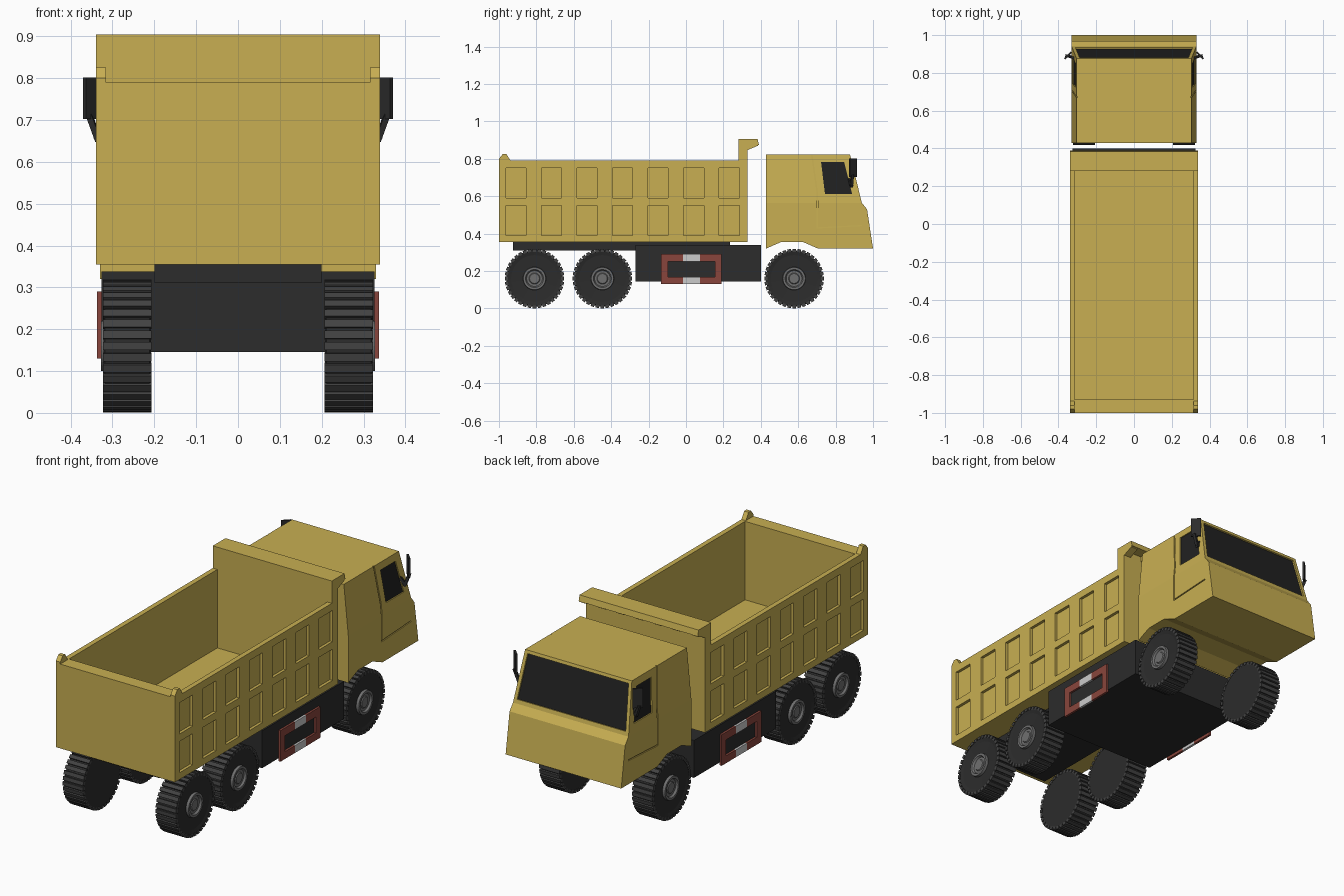
import bpy, bmesh, math
from mathutils import Matrix, Vector

if "Cube" in bpy.data.objects:
    bpy.data.objects.remove(bpy.data.objects["Cube"])


def material(name, rgb):
    m = bpy.data.materials.new(name)
    m.diffuse_color = (*rgb, 1)
    m.use_nodes = True
    m.node_tree.nodes["Principled BSDF"].inputs["Base Color"].default_value = m.diffuse_color
    return m


YELLOW = material("yellow_paint", (0.58, 0.43, 0.085))
DARK = material("dark_metal", (0.025, 0.025, 0.025))
TREAD = material("tread_rubber", (0.055, 0.055, 0.055))
GLASS = material("dark_glass", (0.015, 0.015, 0.015))
HUB = material("hub_metal", (0.16, 0.16, 0.16))
RED = material("red_paint", (0.25, 0.06, 0.045))
WHITE = material("white_paint", (0.6, 0.6, 0.6))


def finish(bm, name, mat=None):
    bmesh.ops.recalc_face_normals(bm, faces=bm.faces[:])
    me = bpy.data.meshes.new(name)
    bm.to_mesh(me)
    bm.free()
    ob = bpy.data.objects.new(name, me)
    bpy.context.collection.objects.link(ob)
    if mat:
        me.materials.append(mat)
    return ob


def prism(bm, pts, x0, x1, lean=False):
    """Extrude a (y, z) outline along x; lean follows the cab's tapering sides."""
    def vert(x, y, z):
        if lean:
            x -= math.copysign(max(0, z - 0.565) * 0.098, x)
        return bm.verts.new((x, y, z))
    a = [vert(x0, y, z) for y, z in pts]
    b = [vert(x1, y, z) for y, z in pts]
    bm.faces.new(a)
    bm.faces.new(b[::-1])
    for i in range(len(pts)):
        j = (i + 1) % len(pts)
        bm.faces.new((a[i], b[i], b[j], a[j]))


def rect(y0, y1, z0, z1):
    return [(y0, z0), (y1, z0), (y1, z1), (y0, z1)]


def part(name, mat, *prisms):
    bm = bmesh.new()
    for p in prisms:
        prism(bm, *p)
    return finish(bm, name, mat)


def both(pts, x0, x1, *rest):
    return [(pts, x0, x1, *rest), (pts, -x1, -x0, *rest)]


def cut(ob, *prisms):
    cutter = part("cutter", None, *prisms)
    cutter.hide_render = True
    mod = ob.modifiers.new("cut", "BOOLEAN")
    mod.operation, mod.solver, mod.object = "DIFFERENCE", "EXACT", cutter
    bpy.context.view_layer.objects.active = ob
    bpy.ops.object.modifier_apply(modifier=mod.name)
    bpy.data.objects.remove(cutter)


# Dump bed: hollow body with raised headboard and pressed side panels
bed = part("dump_bed", YELLOW, ([(-1, 0.355), (0.33, 0.355), (0.33, 0.875), (0.39, 0.875),
           (0.383, 0.905), (0.28, 0.905), (0.28, 0.79), (-1, 0.79)], -0.34, 0.34))
panels = []
for i in range(7):
    y = -0.963 + 0.19 * i
    for z in (0.39, 0.59):
        panels += both(rect(y, y + 0.108, z, z + 0.161), 0.325, 0.4)
cut(bed, (rect(-0.93, 0.28, 0.385, 1.0), -0.314, 0.314), *panels)

# Tailgate corner posts and ribs under the headboard lip
part("tailgate_posts", YELLOW, *both([(-1, 0.785), (-1, 0.80), (-0.98, 0.825), (-0.96, 0.825),
     (-0.935, 0.785)], 0.315, 0.34))
part("lip_ribs", YELLOW, *[([(0.325, 0.88), (0.385, 0.88), (0.385, 0.87), (0.325, 0.845)],
     x - 0.02, x + 0.02) for x in [-0.32 + 0.64 * i / 6 for i in range(7)]])

# Cab: side outline, creased at the belt line, roof drawn in
bm = bmesh.new()
prism(bm, [(0.428, 0.32), (0.508, 0.355), (0.626, 0.355), (0.706, 0.32), (1.0, 0.32),
           (0.968, 0.53), (0.94, 0.565), (0.877, 0.822), (0.428, 0.822)], -0.33, 0.33)
bmesh.ops.bisect_plane(bm, geom=bm.verts[:] + bm.edges[:] + bm.faces[:], dist=1e-4,
                       plane_co=(0, 0, 0.565), plane_no=(0, 0, 1))
for v in bm.verts:
    v.co.x -= math.copysign(max(0, v.co.z - 0.565) * 0.098, v.co.x)
cab = finish(bm, "cab", YELLOW)

# Window openings and door seams, then the glass set inside
window = [(0.722, 0.784), (0.845, 0.784), (0.888, 0.612), (0.743, 0.612)]
seam = [(0.668, 0.83), (0.698, 0.62), (0.698, 0.427), (0.94, 0.44), (0.94, 0.446),
        (0.705, 0.434), (0.705, 0.62), (0.675, 0.83)]


def screen(d0, d1):
    n = Vector((0.971, 0.24))
    top, low = Vector((0.881, 0.806)), Vector((0.935, 0.585))
    return [tuple(p + n * d) for p, d in ((top, d0), (low, d0), (low, d1), (top, d1))]


cut(cab, (screen(-0.012, 0.05), -0.312, 0.312, True))
cut(cab, *both(window, 0.32, 0.37, True))
cut(cab, *both(seam, 0.325, 0.37, True))
part("windscreen", GLASS, (screen(-0.013, -0.008), -0.312, 0.312, True))
part("side_windows", GLASS, *both(window, 0.319, 0.324, True))

# Mirrors: angled plates on bent arms
for s, side in ((1, "right"), (-1, "left")):
    bm = bmesh.new()
    bmesh.ops.create_cube(bm, size=1, matrix=Matrix.Translation((s * 0.349, 0.892, 0.752))
                          @ Matrix.Rotation(-s * math.radians(45), 4, "Z")
                          @ Matrix.Diagonal((0.05, 0.01, 0.1, 1)))
    path = [(0.312, 0.875, 0.69), (0.335, 0.885, 0.655), (0.355, 0.89, 0.71)]
    for a, b in zip(path, path[1:]):
        a, b = Vector((s * a[0], *a[1:])), Vector((s * b[0], *b[1:]))
        d = b - a
        bmesh.ops.create_cube(bm, size=1, matrix=Matrix.Translation((a + b) / 2)
                              @ d.to_track_quat("Z", "Y").to_matrix().to_4x4()
                              @ Matrix.Diagonal((0.014, 0.014, d.length + 0.01, 1)))
    finish(bm, side + "_mirror", DARK)

# Chassis block and the narrow frame carrying the bed
part("chassis", DARK, (rect(-0.27, 0.40, 0.145, 0.338), -0.326, 0.326))
part("bed_frame", DARK, (rect(-0.925, 0.235, 0.31, 0.356), -0.2, 0.2))

# Side guards: red frame with white centre bands
red, white = [], []
for z0, z1 in ((0.13, 0.168), (0.25, 0.29)):
    red += both(rect(-0.134, -0.016, z0, z1), 0.325, 0.337)
    red += both(rect(0.075, 0.19, z0, z1), 0.325, 0.337)
    white += both(rect(-0.016, 0.075, z0, z1), 0.325, 0.337)
for y0, y1 in ((-0.134, -0.096), (0.155, 0.19)):
    red += both(rect(y0, y1, 0.168, 0.25), 0.325, 0.337)
part("side_guard_red", RED, *red)
part("side_guard_white", WHITE, *white)


# Wheels: turned tyre and hub plus a ring of tread bars, reused six times
def lathe(name, mat, profile, seg=36):
    bm = bmesh.new()
    verts = [bm.verts.new((x, 0, r)) for x, r in profile]
    edges = [bm.edges.new(p) for p in zip(verts, verts[1:])]
    bmesh.ops.spin(bm, geom=verts + edges, axis=(1, 0, 0), cent=(0, 0, 0),
                   angle=math.tau, steps=seg, use_duplicate=False)
    bmesh.ops.remove_doubles(bm, verts=bm.verts[:], dist=1e-5)
    return finish(bm, name, mat)


tyre = lathe("tyre", DARK, [(-0.057, 0), (-0.057, 0.147), (-0.053, 0.151), (0.053, 0.151),
             (0.057, 0.145), (0.052, 0.125), (0.048, 0.06), (0.045, 0)])
hub = lathe("hub", HUB, [(0.045, 0.062), (0.062, 0.06), (0.062, 0.048), (0.052, 0.042),
            (0.052, 0.03), (0.056, 0.026), (0.056, 0)])
bm = bmesh.new()
for i in range(36):
    bmesh.ops.create_cube(bm, size=1, matrix=Matrix.Rotation(math.tau * i / 36, 4, "X")
                          @ Matrix.Translation((0, 0, 0.151))
                          @ Matrix.Diagonal((0.116, 0.019, 0.016, 1)))
tread = finish(bm, "tread", TREAD)

for axle, y in (("rear", -0.81), ("middle", -0.447), ("front", 0.578)):
    for s, side in ((1, "right"), (-1, "left")):
        for src in (tyre, hub, tread):
            ob = bpy.data.objects.new(f"{axle}_{side}_{src.data.name}", src.data)
            ob.location = (s * 0.265, y, 0.16)
            ob.rotation_euler.z = 0 if s > 0 else math.pi
            bpy.context.collection.objects.link(ob)
for src in (tyre, hub, tread):
    bpy.data.objects.remove(src)
